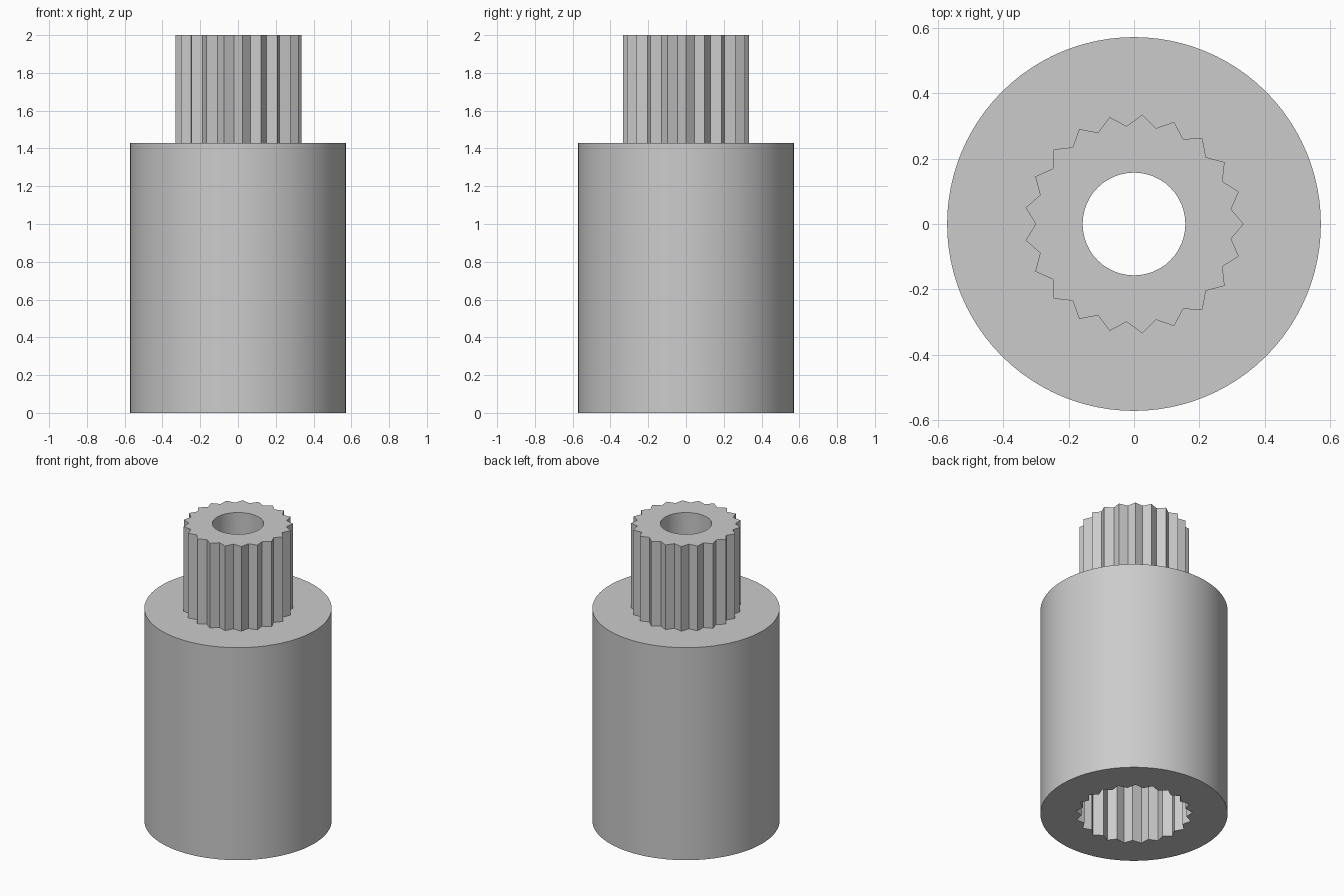
import bpy
import bmesh
from math import cos, sin, pi, radians

BODY_R, BODY_TOP, TOP = 0.571, 1.43, 2.0
BORE_R = 0.157
TEETH = 21
SOCKET_DEPTH = 0.6

cube = bpy.data.objects.get("Cube")
if cube:
    bpy.data.objects.remove(cube, do_unlink=True)

steel = bpy.data.materials.new("grey_steel")
steel.use_nodes = True
steel.diffuse_color = (0.6, 0.6, 0.6, 1)
steel.node_tree.nodes["Principled BSDF"].inputs["Base Color"].default_value = (0.6, 0.6, 0.6, 1)


def circle(radius, sides):
    return [(radius * cos(2 * pi * i / sides), radius * sin(2 * pi * i / sides))
            for i in range(sides)]


def teeth_outline(tip, root):
    """Star outline with a tooth tip on the +x axis."""
    return [((root if i % 2 else tip) * cos(pi * i / TEETH),
             (root if i % 2 else tip) * sin(pi * i / TEETH))
            for i in range(2 * TEETH)]


def prism(name, outline, z0, z1):
    """Solid made by raising an outline from z0 to z1."""
    bm = bmesh.new()
    base = bm.faces.new([bm.verts.new((x, y, z0)) for x, y in outline])
    up = bmesh.ops.extrude_face_region(bm, geom=[base], use_keep_orig=True)
    verts = [v for v in up["geom"] if isinstance(v, bmesh.types.BMVert)]
    bmesh.ops.translate(bm, verts=verts, vec=(0, 0, z1 - z0))
    bmesh.ops.recalc_face_normals(bm, faces=bm.faces[:])
    mesh = bpy.data.meshes.new(name)
    bm.to_mesh(mesh)
    bm.free()
    mesh.materials.append(steel)
    obj = bpy.data.objects.new(name, mesh)
    bpy.context.collection.objects.link(obj)
    return obj


# Round body, toothed shaft on top, toothed socket below, bore through all
adapter = prism("splined_adapter", circle(BODY_R, 96), 0, BODY_TOP)
steps = [
    ("UNION", prism("splined_shaft", teeth_outline(0.335, 0.3), BODY_TOP - 0.1, TOP)),
    ("DIFFERENCE", prism("bore_cutter", circle(BORE_R, 48), -0.1, TOP + 0.1)),
    ("DIFFERENCE", prism("socket_cutter", teeth_outline(0.357, 0.321), -0.1, SOCKET_DEPTH)),
]

bpy.ops.object.select_all(action="DESELECT")
bpy.context.view_layer.objects.active = adapter
adapter.select_set(True)
for operation, tool in steps:
    tool.hide_render = True
    mod = adapter.modifiers.new(tool.name, "BOOLEAN")
    mod.operation = operation
    mod.solver = "EXACT"
    mod.object = tool
    bpy.ops.object.modifier_apply(modifier=mod.name)
    bpy.data.objects.remove(tool, do_unlink=True)

# Smooth round walls, crisp teeth and rims
bpy.ops.object.shade_smooth_by_angle(angle=radians(25))
